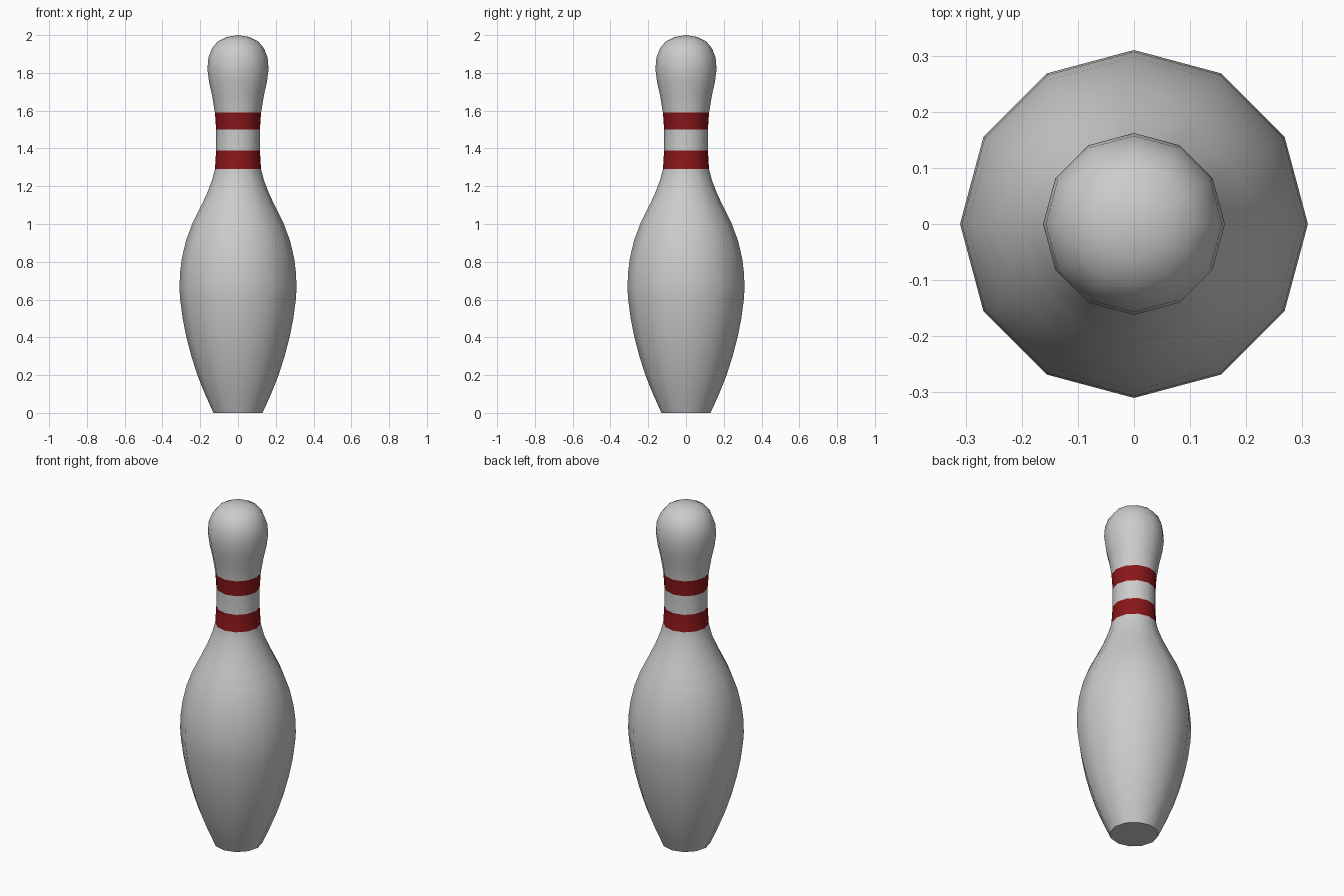
import bpy, bmesh, math

if "Cube" in bpy.data.objects:
    bpy.data.objects.remove(bpy.data.objects["Cube"])

SIDES = 12

# Profile of the pin: (radius, height) from base to crown
profile = [
    (0.13, 0.0), (0.175, 0.1), (0.215, 0.2), (0.247, 0.3), (0.273, 0.4),
    (0.293, 0.5), (0.306, 0.6), (0.31, 0.66), (0.307, 0.74), (0.297, 0.82),
    (0.276, 0.91), (0.243, 1.0), (0.203, 1.08), (0.165, 1.16), (0.138, 1.23),
    (0.122, 1.29), (0.116, 1.39), (0.116, 1.5), (0.122, 1.59), (0.137, 1.68),
    (0.153, 1.75), (0.162, 1.82), (0.157, 1.88), (0.138, 1.93),
    (0.107, 1.967), (0.062, 1.99), (0.0, 2.0),
]
stripes = [(1.29, 1.39), (1.5, 1.59)]


def material(name, rgb):
    m = bpy.data.materials.new(name)
    m.diffuse_color = (*rgb, 1)
    m.use_nodes = True
    m.node_tree.nodes["Principled BSDF"].inputs["Base Color"].default_value = m.diffuse_color
    return m


# Lathe the profile into rings, then cap the base and crown
bm = bmesh.new()
rings = []
for r, z in profile[:-1]:
    rings.append([bm.verts.new((r * math.cos(2 * math.pi * i / SIDES),
                                r * math.sin(2 * math.pi * i / SIDES), z))
                  for i in range(SIDES)])
bm.faces.new(rings[0][::-1])
for lo, hi in zip(rings, rings[1:]):
    for i in range(SIDES):
        j = (i + 1) % SIDES
        bm.faces.new((lo[i], lo[j], hi[j], hi[i]))
crown = bm.verts.new((0, 0, profile[-1][1]))
for i in range(SIDES):
    bm.faces.new((rings[-1][i], rings[-1][(i + 1) % SIDES], crown))

# Red neck stripes
for f in bm.faces:
    z = f.calc_center_median().z
    f.material_index = int(any(a < z < b for a, b in stripes))

mesh = bpy.data.meshes.new("bowling_pin")
bm.to_mesh(mesh)
bm.free()
mesh.materials.append(material("pin_white", (0.8, 0.8, 0.8)))
mesh.materials.append(material("stripe_red", (0.25, 0.008, 0.01)))
pin = bpy.data.objects.new("bowling_pin", mesh)
bpy.context.collection.objects.link(pin)

# Smooth sides, sharp base edge
bpy.context.view_layer.objects.active = pin
pin.select_set(True)
bpy.ops.object.shade_smooth_by_angle(angle=math.radians(40))
